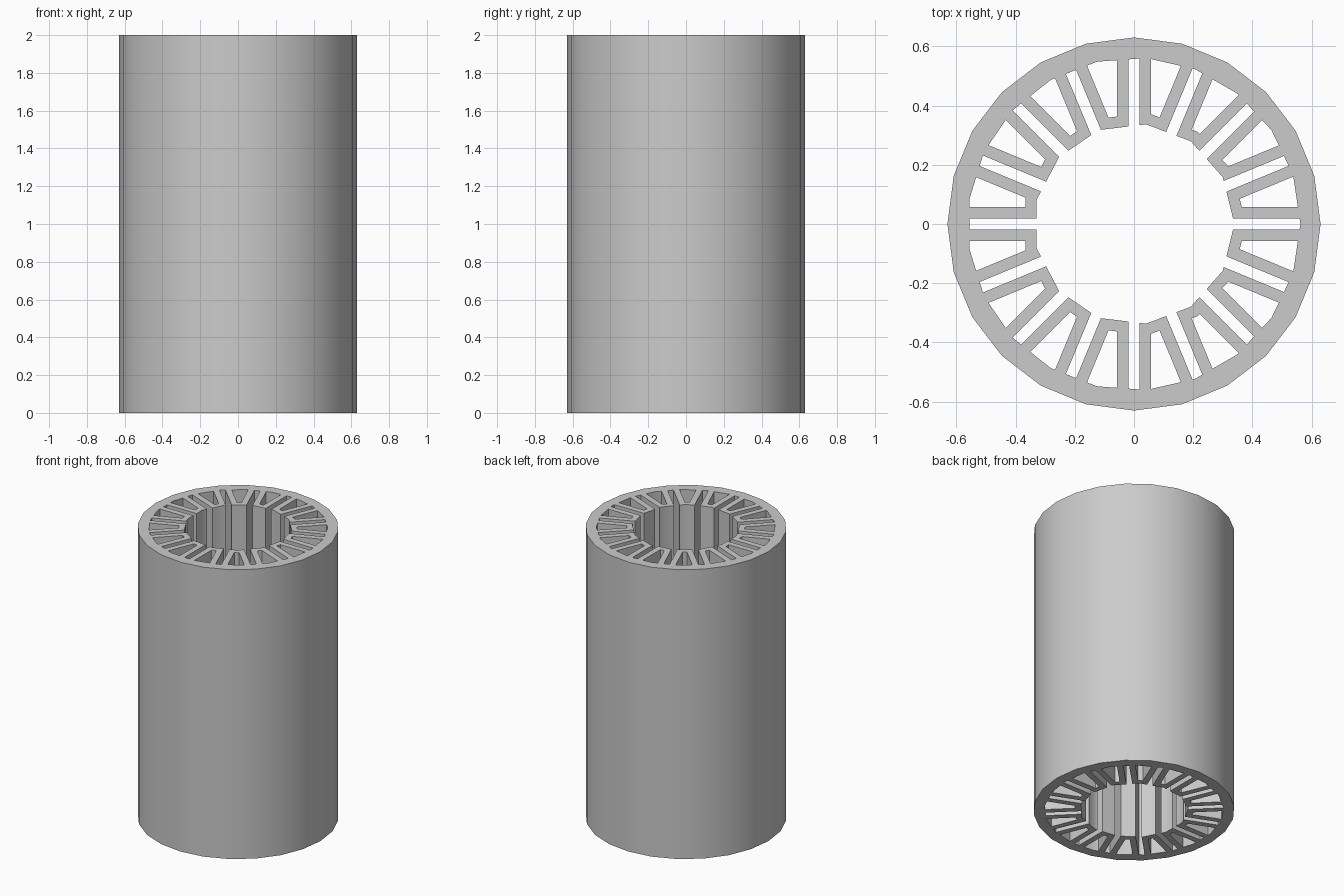
import bpy
import bmesh
import math
from mathutils import Vector

if "Cube" in bpy.data.objects:
    bpy.data.objects.remove(bpy.data.objects["Cube"])

HEIGHT = 2.0
SLOTS = 16
SLOT_HALF = 0.0185      # half width of the open slots
POCKET_OFFSET = 0.058   # distance from slot centre line to pocket side
OUTER = (24, 0.63)      # (sides, corner radius) of each ring
SLOT_END = (21, 0.562)
POCKET_INNER = (13, 0.378)
BORE = (13, 0.339)


def polar(r, a):
    return Vector((r * math.cos(a), r * math.sin(a)))


def ring_radius(ring, a):
    """Radius of a regular polygon ring at angle a."""
    n, r = ring
    half = math.pi / n
    return r * math.cos(half) / math.cos(a % (2 * half) - half)


def hit(ring, a, offset):
    """Point where a line along angle a, shifted sideways, meets the ring."""
    along, side = polar(1, a), polar(offset, a + math.pi / 2)
    lo, hi = 0.0, 1.0
    for _ in range(40):
        mid = (lo + hi) / 2
        p = along * mid + side
        if p.length < ring_radius(ring, math.atan2(p.y, p.x)):
            lo = mid
        else:
            hi = mid
    return along * lo + side


def span(ring, a0, off0, a1, off1):
    """Ring outline from one shifted line to another, with corners between."""
    p, q = hit(ring, a0, off0), hit(ring, a1, off1)
    start = a0 + math.asin(off0 / p.length)
    end = a1 + math.asin(off1 / q.length)
    step = 2 * math.pi / ring[0]
    first = math.ceil((start + 1e-4) / step)
    last = math.floor((end - 1e-4) / step)
    return [p] + [polar(ring[1], i * step) for i in range(first, last + 1)] + [q]


# Cross-section outlines: outer wall, slotted bore and pockets
outer = [polar(OUTER[1], 2 * math.pi * i / OUTER[0]) for i in range(OUTER[0])]
bore, pockets = [], []
for k in range(SLOTS):
    a, b = (2 * math.pi * j / SLOTS for j in (k, k + 1))
    bore += span(SLOT_END, a, -SLOT_HALF, a, SLOT_HALF)
    bore += span(BORE, a, SLOT_HALF, b, -SLOT_HALF)
    pockets.append(span(POCKET_INNER, a, POCKET_OFFSET, b, -POCKET_OFFSET)
                   + span(SLOT_END, a, POCKET_OFFSET, b, -POCKET_OFFSET)[::-1])

# Fill the section and extrude it to full height
bm = bmesh.new()
for loop in [outer, bore] + pockets:
    verts = [bm.verts.new((p.x, p.y, 0)) for p in loop]
    for i, v in enumerate(verts):
        bm.edges.new((verts[i - 1], v))
bmesh.ops.triangle_fill(bm, edges=bm.edges[:], use_beauty=True,
                        use_dissolve=False, normal=(0, 0, -1))
top = bmesh.ops.extrude_face_region(bm, geom=bm.faces[:], use_keep_orig=True)
bmesh.ops.translate(bm, vec=(0, 0, HEIGHT),
                    verts=[g for g in top["geom"] if isinstance(g, bmesh.types.BMVert)])
bmesh.ops.recalc_face_normals(bm, faces=bm.faces[:])

mesh = bpy.data.meshes.new("slotted_sleeve")
bm.to_mesh(mesh)
bm.free()
sleeve = bpy.data.objects.new("slotted_sleeve", mesh)
bpy.context.collection.objects.link(sleeve)

grey = bpy.data.materials.new("light grey")
grey.diffuse_color = (0.6, 0.6, 0.6, 1)
grey.use_nodes = True
grey.node_tree.nodes["Principled BSDF"].inputs["Base Color"].default_value = grey.diffuse_color
mesh.materials.append(grey)

# Smooth the round wall while keeping the rims and slots sharp
bpy.context.view_layer.objects.active = sleeve
sleeve.select_set(True)
bpy.ops.object.shade_smooth_by_angle(angle=math.radians(30))
